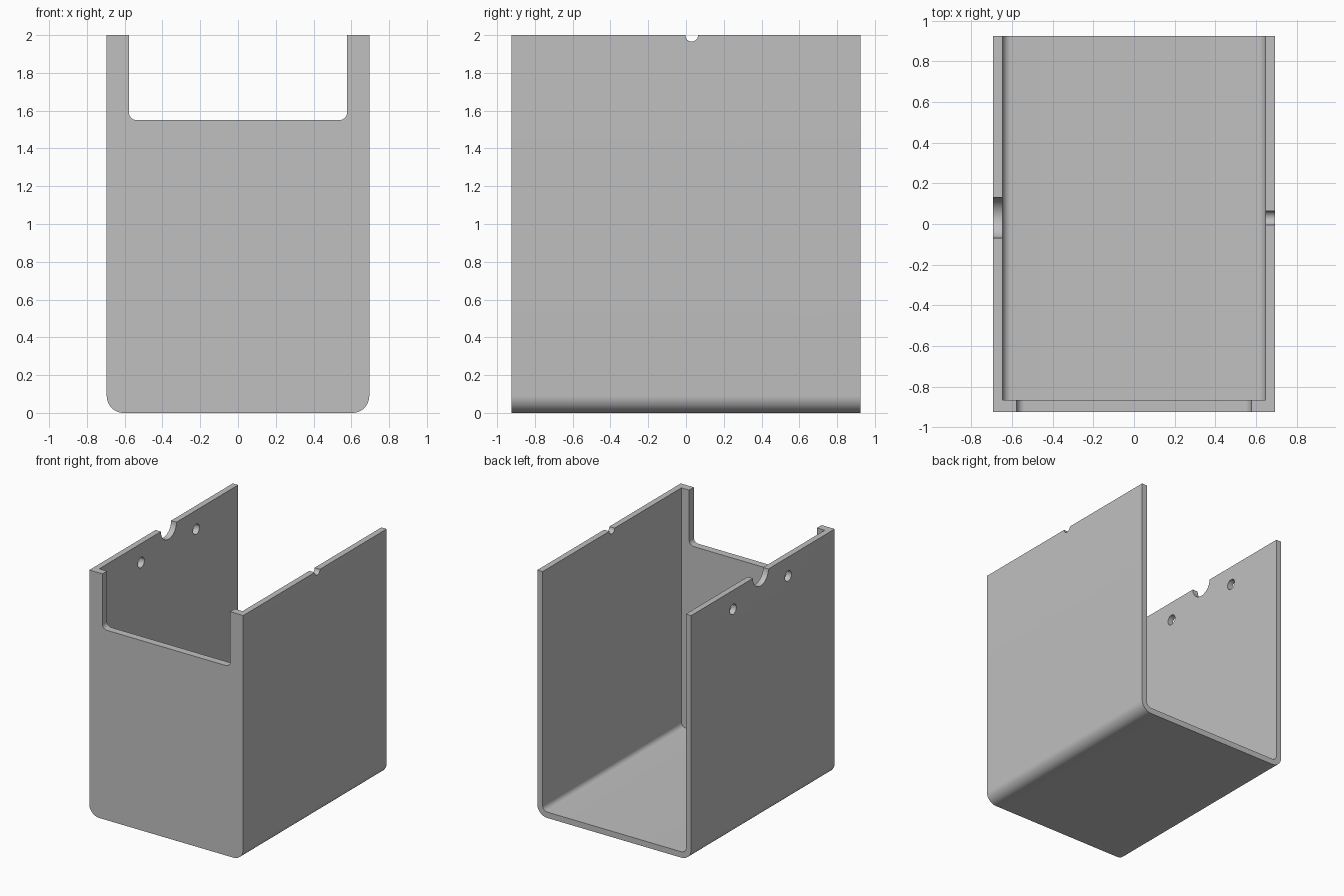
import bpy
import bmesh
from math import sin, cos, pi, radians
from mathutils import Vector

if "Cube" in bpy.data.objects:
    bpy.data.objects.remove(bpy.data.objects["Cube"], do_unlink=True)

# Overall sizes
HALF_W, HALF_D, HEIGHT = 0.695, 0.925, 2.0
WALL, FRONT_WALL = 0.048, 0.06
NOTCH_Y = 0.03
OVER = 0.2

grey = bpy.data.materials.new("light_grey")
grey.use_nodes = True
colour = (0.527, 0.527, 0.527, 1)
grey.diffuse_color = colour
grey.node_tree.nodes["Principled BSDF"].inputs["Base Color"].default_value = colour


def round_bottom(half, low, high, radius, steps=12):
    """Rectangle outline with its two lower corners rounded."""
    pts = [(half, high), (-half, high)]
    for side, start in ((-1, pi), (1, 1.5 * pi)):
        for i in range(steps + 1):
            a = start + i * pi / 2 / steps
            pts.append((side * (half - radius) + radius * cos(a),
                        low + radius + radius * sin(a)))
    return pts


def circle(cy, cz, radius, steps=40):
    return [(cy + radius * cos(2 * pi * i / steps),
             cz + radius * sin(2 * pi * i / steps)) for i in range(steps)]


def prism(name, outline, axis, start, end):
    """Extrude an outline along x or y."""
    def place(p, t):
        return (t, p[0], p[1]) if axis == "x" else (p[0], t, p[1])
    bm = bmesh.new()
    face = bm.faces.new([bm.verts.new(place(p, start)) for p in outline])
    shift = Vector(place((0, 0), end - start))
    grown = bmesh.ops.extrude_face_region(bm, geom=[face], use_keep_orig=True)
    moved = [v for v in grown["geom"] if isinstance(v, bmesh.types.BMVert)]
    bmesh.ops.translate(bm, verts=moved, vec=shift)
    bmesh.ops.recalc_face_normals(bm, faces=bm.faces)
    mesh = bpy.data.meshes.new(name)
    bm.to_mesh(mesh)
    bm.free()
    mesh.materials.append(grey)
    obj = bpy.data.objects.new(name, mesh)
    bpy.context.collection.objects.link(obj)
    return obj


# Outer block
box = prism("open_box", round_bottom(HALF_W, 0, HEIGHT, 0.09), "y", -HALF_D, HALF_D)

# Cavity open at the top and back, and the opening in the front wall
cutters = [
    prism("cavity_cutter", round_bottom(HALF_W - WALL, WALL, HEIGHT + OVER, 0.042),
          "y", -HALF_D + FRONT_WALL, HALF_D + OVER),
    prism("front_opening_cutter", round_bottom(0.577, 1.55, HEIGHT + OVER, 0.04),
          "y", -HALF_D - OVER, -HALF_D + FRONT_WALL + OVER),
]

# Rim notches: a small one in the left wall, a large one in the right wall
for name, side, radius in (("small_notch_cutter", 1, 0.034), ("large_notch_cutter", -1, 0.1)):
    cutters.append(prism(name, circle(NOTCH_Y, HEIGHT, radius), "x",
                         side * (HALF_W - OVER), side * (HALF_W + OVER)))

# Two screw holes either side of the large notch
for offset in (-0.355, 0.355):
    cutters.append(prism("hole_cutter", circle(NOTCH_Y + offset, 1.845, 0.042), "x",
                         -HALF_W - OVER, -HALF_W + OVER))

bpy.ops.object.select_all(action="DESELECT")
bpy.context.view_layer.objects.active = box
box.select_set(True)
for cutter in cutters:
    cutter.hide_render = True
    mod = box.modifiers.new("cut", "BOOLEAN")
    mod.operation = "DIFFERENCE"
    mod.solver = "EXACT"
    mod.object = cutter
    bpy.ops.object.modifier_apply(modifier=mod.name)
    bpy.data.objects.remove(cutter, do_unlink=True)

bpy.ops.object.shade_smooth_by_angle(angle=radians(30))
